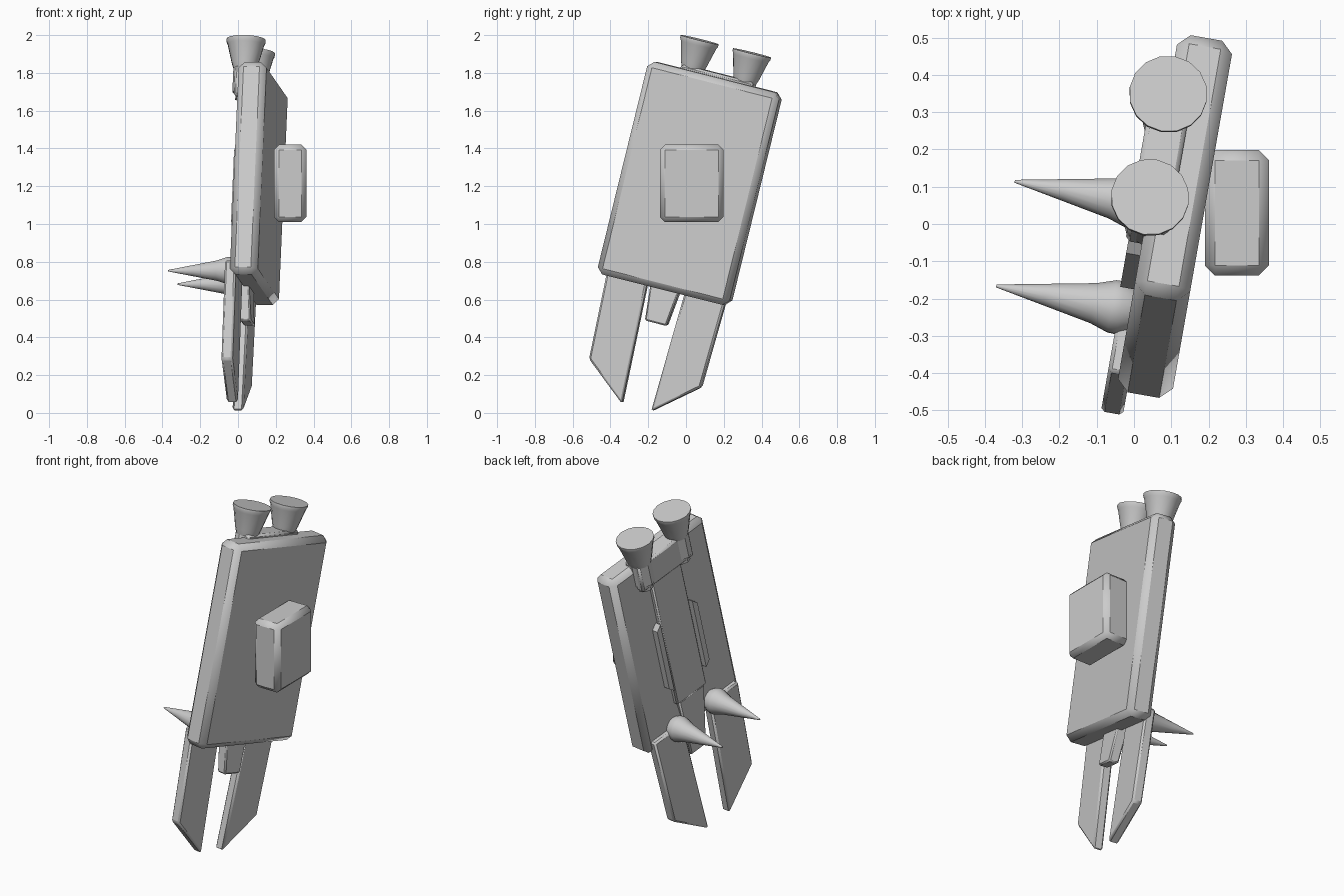
import bpy, bmesh, math
from mathutils import Matrix, Vector

if "Cube" in bpy.data.objects:
    bpy.data.objects.remove(bpy.data.objects["Cube"])

grey = bpy.data.materials.new("light_grey")
grey.use_nodes = True
COLOUR = (0.6, 0.6, 0.6, 1)
grey.diffuse_color = COLOUR
grey.node_tree.nodes["Principled BSDF"].inputs["Base Color"].default_value = COLOUR

# Leaning frame of the pack: x = thickness, y = width, z = length
FRAME = (Matrix.Translation((0.11, 0.02, 1.215))
         @ Matrix.Rotation(math.radians(-10), 4, 'Z')
         @ Matrix.Rotation(math.radians(-14), 4, 'X'))
FACE = -0.075  # inner face of the slab


def finish(bm, name, matrix=FRAME, bevel=0):
    bmesh.ops.recalc_face_normals(bm, faces=bm.faces)
    mesh = bpy.data.meshes.new(name)
    bm.to_mesh(mesh)
    bm.free()
    mesh.materials.append(grey)
    obj = bpy.data.objects.new(name, mesh)
    bpy.context.collection.objects.link(obj)
    obj.matrix_world = matrix
    if bevel:
        mod = obj.modifiers.new("Bevel", 'BEVEL')
        mod.width = bevel
        mod.segments = 1
        mod.limit_method = 'ANGLE'
    bpy.ops.object.select_all(action='DESELECT')
    obj.select_set(True)
    bpy.context.view_layer.objects.active = obj
    bpy.ops.object.shade_smooth_by_angle(angle=math.radians(35))


def box(name, low, high, bevel, matrix=FRAME):
    low, high = Vector(low), Vector(high)
    bm = bmesh.new()
    bmesh.ops.create_cube(bm, size=1)
    bmesh.ops.scale(bm, vec=high - low, verts=bm.verts)
    bmesh.ops.translate(bm, vec=(low + high) / 2, verts=bm.verts)
    finish(bm, name, matrix, bevel)


def prism(name, outline, x0, x1, bevel=0):
    """Plate with a (width, length) outline between two depths."""
    bm = bmesh.new()
    face = bm.faces.new([bm.verts.new((x0, y, z)) for y, z in outline])
    new = bmesh.ops.extrude_face_region(bm, geom=[face], use_keep_orig=True)["geom"]
    bmesh.ops.translate(bm, vec=(x1 - x0, 0, 0),
                        verts=[g for g in new if isinstance(g, bmesh.types.BMVert)])
    finish(bm, name, bevel=bevel)


def loft(name, rings, matrix=FRAME, bevel=0):
    """Closed skin through rings of points."""
    bm = bmesh.new()
    rings = [[bm.verts.new(p) for p in ring] for ring in rings]
    count = len(rings[0])
    for a, b in zip(rings, rings[1:]):
        for i in range(count):
            j = (i + 1) % count
            bm.faces.new((a[i], a[j], b[j], b[i]))
    bm.faces.new(rings[0])
    bm.faces.new(rings[-1])
    finish(bm, name, matrix, bevel)


def lathe(name, profile, matrix, sides=16):
    """Turned shape from (radius, height) pairs around local z."""
    angles = [math.tau * i / sides for i in range(sides)]
    loft(name, [[(r * math.cos(t), r * math.sin(t), h) for t in angles]
                for r, h in profile], matrix)


# Main slab and the upright block on its outer face
box("main_slab", (FACE, -0.365, -0.58), (0.075, 0.365, 0.58), 0.032)
box("outer_block", (0.19, -0.138, 1.01), (0.362, 0.198, 1.42), 0.027, Matrix())

# Inner spine, top crossbar and tapering tail
box("spine_panel", (-0.1, -0.115, -0.38), (-0.05, 0.115, 0.47), 0.008)
box("top_crossbar", (-0.12, -0.2, 0.43), (-0.01, 0.2, 0.6), 0.012)
tail = ((-0.37, 0.1, -0.1, -0.03), (-0.763, 0.06, -0.06, 0.0))
loft("spine_tail", [[(x0, -w, z), (x1, -w, z), (x1, w, z), (x0, w, z)]
                    for z, w, x0, x1 in tail], bevel=0.008)

# Paired parts
for side, s in (("front", -1), ("back", 1)):
    blade = [(0.081, -1.222), (0.31, -1.035), (0.33, -0.5), (0.107, -0.5)]
    prism(side + "_blade", [(s * y, z) for y, z in blade], -0.105, -0.045, 0.01)

    rib = [(0.125, -0.27), (0.158, -0.24), (0.158, 0.14), (0.125, 0.17)]
    prism(side + "_rib", [(s * y, z) for y, z in rib], -0.112, -0.06)

    nozzle_at = FRAME @ Matrix.Translation((FACE, s * 0.145, 0))
    lathe(side + "_nozzle",
          [(0.06, 0.585), (0.072, 0.62), (0.098, 0.72), (0.105, 0.735), (0.105, 0.748)],
          nozzle_at)
    lathe(side + "_nozzle_mount",
          [(0.045, 0.42), (0.045, 0.45), (0.062, 0.46), (0.062, 0.6)], nozzle_at, 8)

    spike_at = (FRAME @ Matrix.Translation((0, s * 0.147, -0.513))
                @ Matrix.Rotation(math.radians(-90), 4, 'Y'))
    lathe(side + "_spike",
          [(0.06, 0.07), (0.073, 0.1), (0.072, 0.125), (0.055, 0.175),
           (0.03, 0.305), (0.004, 0.44)], spike_at)
